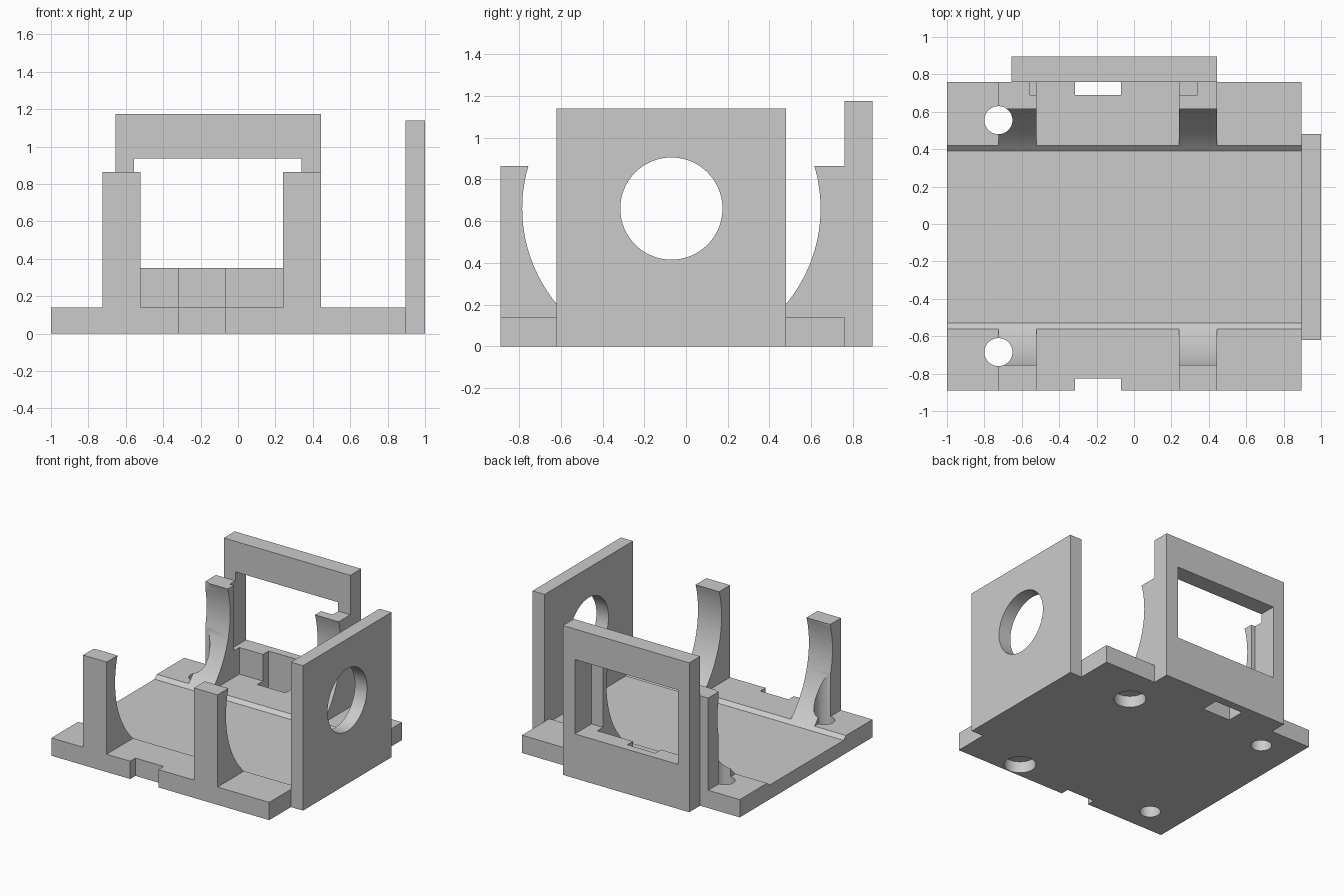
import bpy, bmesh, math
from mathutils import Matrix

default = bpy.data.objects.get("Cube")
if default:
    bpy.data.objects.remove(default, do_unlink=True)

grey = bpy.data.materials.new("plain_grey")
grey.use_nodes = True
COLOUR = (0.6, 0.6, 0.6, 1)
grey.diffuse_color = COLOUR
grey.node_tree.nodes["Principled BSDF"].inputs["Base Color"].default_value = COLOUR

AXIS_Y, AXIS_Z = -0.07, 0.66      # shared axis of the cradle and the wall hole


def finish(name, bm):
    bmesh.ops.recalc_face_normals(bm, faces=bm.faces)
    mesh = bpy.data.meshes.new(name)
    bm.to_mesh(mesh)
    bm.free()
    obj = bpy.data.objects.new(name, mesh)
    bpy.context.collection.objects.link(obj)
    mesh.materials.append(grey)
    return obj


def box(name, x, y, z):
    bm = bmesh.new()
    bmesh.ops.create_cube(bm, size=1)
    for v in bm.verts:
        for i, (low, high) in enumerate((x, y, z)):
            v.co[i] = high if v.co[i] > 0 else low
    return finish(name, bm)


def cylinder(name, radius, length, centre, along_x=False, sides=64, floor=None):
    """Cylinder along z or x, optionally flattened below a floor height."""
    bm = bmesh.new()
    bmesh.ops.create_cone(bm, cap_ends=True, segments=sides, radius1=radius,
                          radius2=radius, depth=length)
    turn = Matrix.Rotation(math.pi / 2, 4, 'Y') if along_x else Matrix()
    bmesh.ops.transform(bm, matrix=Matrix.Translation(centre) @ turn, verts=bm.verts)
    if floor is not None:
        cut = bmesh.ops.bisect_plane(bm, geom=bm.verts[:] + bm.edges[:] + bm.faces[:],
                                     plane_co=(0, 0, floor), plane_no=(0, 0, 1),
                                     clear_inner=True)
        edges = [e for e in cut["geom_cut"] if isinstance(e, bmesh.types.BMEdge)]
        bmesh.ops.contextual_create(bm, geom=edges)
    return finish(name, bm)


def combine(target, tools, operation):
    bpy.context.view_layer.objects.active = target
    for tool in tools:
        mod = target.modifiers.new(tool.name, 'BOOLEAN')
        mod.operation, mod.solver, mod.object = operation, 'EXACT', tool
        bpy.ops.object.modifier_apply(modifier=mod.name)


# Base plate with two ribs, hollowed by the round cradle
base = box("cradle_base", (-1, 0.895), (-0.89, 0.76), (0, 0.14))
ribs = [box("rib", x, (-0.89, 0.76), (0, 0.865)) for x in ((-0.725, -0.52), (0.24, 0.445))]
combine(base, ribs, 'UNION')
groove = cylinder("groove_cutter", 0.715, 3, (0, AXIS_Y, AXIS_Z), True, 160, 0.113)

# Back frame and side wall
frame = box("back_frame", (-0.655, 0.445), (0.76, 0.895), (0, 1.175))
wall = box("side_wall", (0.895, 1), (-0.62, 0.48), (0, 1.14))

# Cutters: window, edge notches, screw holes and blind sockets
window = box("window_cutter", (-0.555, 0.34), (0.69, 1), (0.35, 0.935))
notches = [box("notch_cutter", (-0.315, -0.07), y, (-0.1, 0.5))
           for y in ((-0.96, -0.825), (0.69, 0.83))]
screws = [cylinder("screw_cutter", 0.075, 3, (-0.725, y, 0)) for y in (-0.685, 0.555)]
sockets = [cylinder("socket_cutter", 0.115, 0.18, (0.425, y, 0)) for y in (-0.768, 0.46)]
bore = cylinder("bore_cutter", 0.245, 1, (0.95, AXIS_Y, AXIS_Z), True)

combine(base, [groove, window] + notches + screws + sockets, 'DIFFERENCE')
combine(frame, [window, notches[1]], 'DIFFERENCE')
combine(wall, [bore], 'DIFFERENCE')

for tool in ribs + notches + screws + sockets + [groove, window, bore]:
    bpy.data.objects.remove(tool, do_unlink=True)

# Smooth the round cuts, keep the edges crisp
bpy.ops.object.select_all(action='DESELECT')
for part in (base, frame, wall):
    part.select_set(True)
bpy.context.view_layer.objects.active = base
bpy.ops.object.shade_smooth_by_angle(angle=math.radians(25))
